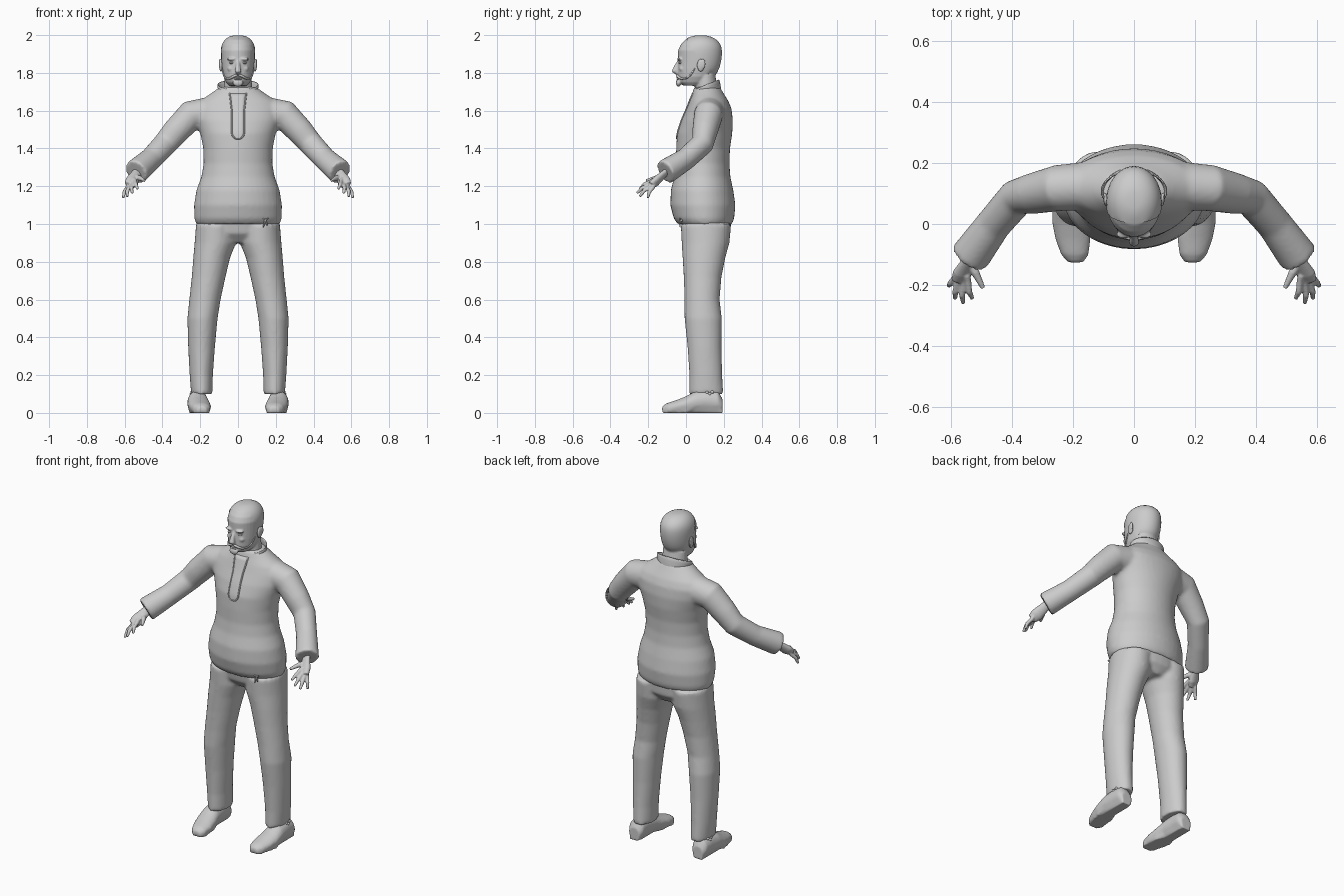
import bpy, bmesh, math
from mathutils import Vector

if bpy.data.objects.get("Cube"):
    bpy.data.objects.remove(bpy.data.objects["Cube"])

grey = bpy.data.materials.new("plain light grey")
grey.use_nodes = True
grey.diffuse_color = (0.6, 0.6, 0.6, 1)
grey.node_tree.nodes["Principled BSDF"].inputs["Base Color"].default_value = (0.6, 0.6, 0.6, 1)


def loft(bm, rings, n=24, caps=True):
    """Skin rings given as (centre, side vector, up vector)."""
    loops = []
    for c, u, v in rings:
        angles = [2 * math.pi * i / n for i in range(n)]
        loops.append([bm.verts.new(c + u * math.cos(a) + v * math.sin(a)) for a in angles])
    for a, b in zip(loops, loops[1:]):
        for i in range(n):
            j = (i + 1) % n
            bm.faces.new((a[i], a[j], b[j], b[i]))
    if caps:
        bm.faces.new(loops[0][::-1])
        bm.faces.new(loops[-1])


def levels(rows, x=0.0):
    """Level rings from rows of (z, front y, back y, left x, right x)."""
    return [(Vector(((l + r) / 2, (f + b) / 2, z)), Vector(((r - l) / 2, 0, 0)),
             Vector((0, (b - f) / 2, 0))) for z, f, b, l, r in rows]


def even(rows):
    return levels([(z, f, b, -w, w) for z, f, b, w in rows])


def tube(bm, pts, radii, flat=1.0, n=16):
    """Round limb along points; flat scales its thickness."""
    pts = [Vector(p) for p in pts]
    rings = []
    for i, p in enumerate(pts):
        d = (pts[min(i + 1, len(pts) - 1)] - pts[max(i - 1, 0)]).normalized()
        u = d.cross(Vector((0, 1, 0.01))).normalized()
        rings.append((p, u * radii[i], d.cross(u) * radii[i] * flat))
    loft(bm, rings, n)


def ball(bm, centre, size):
    made = bmesh.ops.create_uvsphere(bm, u_segments=20, v_segments=12, radius=1)["verts"]
    for v in made:
        v.co = Vector(centre) + Vector(a * b for a, b in zip(v.co, size))


def finish(name, bm, mirror=False, voxel=0, smooth=0, subsurf=0, solid=0):
    bmesh.ops.recalc_face_normals(bm, faces=bm.faces)
    for f in bm.faces:
        f.smooth = True
    me = bpy.data.meshes.new(name)
    bm.to_mesh(me)
    bm.free()
    me.materials.append(grey)
    ob = bpy.data.objects.new(name, me)
    bpy.context.collection.objects.link(ob)
    if mirror:
        ob.modifiers.new("mirror", 'MIRROR').use_mirror_merge = False
    if solid:
        ob.modifiers.new("thickness", 'SOLIDIFY').thickness = solid
    if voxel:
        m = ob.modifiers.new("blend", 'REMESH')
        m.mode, m.voxel_size, m.use_smooth_shade = 'VOXEL', voxel, True
    if smooth:
        m = ob.modifiers.new("soften", 'SMOOTH')
        m.factor, m.iterations = 0.5, smooth
    if subsurf:
        m = ob.modifiers.new("round", 'SUBSURF')
        m.levels = m.render_levels = subsurf
    return ob


# Shirt: body and both sleeves blended together
bm = bmesh.new()
loft(bm, even([(1.0, -.045, .245, .222), (1.03, -.065, .255, .231), (1.1, -.083, .262, .233),
               (1.18, -.08, .25, .22), (1.25, -.062, .235, .194), (1.32, -.053, .23, .182),
               (1.4, -.052, .233, .184), (1.48, -.047, .245, .2), (1.55, -.024, .248, .225),
               (1.61, .003, .241, .23), (1.65, .018, .225, .205), (1.69, .033, .2, .145),
               (1.725, .042, .18, .098)]), 40)
arm = [(.14, .125, 1.59), (.25, .118, 1.575), (.33, .1, 1.49), (.385, .087, 1.425),
       (.46, .0, 1.345), (.54, -.11, 1.275)]
for s in (1, -1):
    tube(bm, [(x * s, y, z) for x, y, z in arm], [.085, .08, .071, .064, .06, .068], 0.95, 24)
shirt = finish("shirt", bm, voxel=.01, smooth=5)

# Trousers: hips and both legs
bm = bmesh.new()
loft(bm, even([(.9, .03, .2, .1), (.95, -.015, .235, .21), (1.03, -.03, .24, .215)]), 32)
leg = levels([(.1, .018, .198, .135, .248), (.2, .018, .192, .133, .256), (.35, .008, .188, .122, .264),
              (.5, -.008, .19, .108, .268), (.6, -.008, .178, .092, .258), (.72, -.012, .188, .066, .245),
              (.82, -.018, .208, .042, .237), (.9, -.023, .23, .01, .23), (1.0, -.028, .24, .01, .222)])
flip = Vector((-1, 1, 1))
loft(bm, leg, 28)
loft(bm, [(c * flip, u, v) for c, u, v in leg], 28)
finish("trousers", bm, voxel=.01, smooth=4)

# Shoes: cross-sections run from toe to heel
bm = bmesh.new()
loft(bm, [(Vector((x, y, h / 2)), Vector((w, 0, 0)), Vector((0, 0, h / 2))) for y, x, w, h in
          [(-.126, .192, .025, .035), (-.1, .194, .045, .052), (-.05, .2, .058, .068),
           (0, .208, .06, .088), (.05, .213, .055, .115), (.12, .213, .05, .125),
           (.17, .212, .048, .115), (.193, .212, .035, .075)]], 20)
for v in bm.verts:
    v.co.z = max(v.co.z, 0.0) if v.co.z > .022 else 0.0
finish("shoes", bm, mirror=True, voxel=.008, smooth=2)

# Hands: palm, four fingers and thumb
bm = bmesh.new()
tube(bm, [(.51, -.07, 1.3), (.54, -.12, 1.262), (.562, -.16, 1.225), (.575, -.185, 1.205)],
     [.026, .028, .036, .028], 0.6)
knuckles = [(.545, -.185, 1.225), (.56, -.19, 1.21), (.575, -.186, 1.2), (.585, -.175, 1.195)]
tips = [(.53, -.245, 1.185), (.56, -.26, 1.163), (.587, -.245, 1.145), (.608, -.203, 1.138)]
for k, t in zip(knuckles, tips):
    k, t = Vector(k), Vector(t)
    bend = k.lerp(t, .55) + Vector((.004, -.004, .006))
    tube(bm, [k.lerp(t, -.3), k, bend, t], [.011, .0115, .0105, .007], n=10)
tube(bm, [(.545, -.125, 1.25), (.52, -.16, 1.243), (.495, -.21, 1.23)], [.014, .014, .008], n=10)
finish("hands", bm, mirror=True, voxel=.0045, smooth=2)

# Head: skull, brow, nose, ears and neck
skull = [(1.732, -.012, .09, .045), (1.75, -.035, .13, .063), (1.78, -.044, .152, .077),
         (1.82, -.044, .174, .084), (1.87, -.042, .186, .088), (1.92, -.042, .188, .09),
         (1.95, -.028, .18, .083), (1.975, -.004, .158, .067), (1.99, .028, .126, .044),
         (1.996, .055, .1, .02)]
bm = bmesh.new()
loft(bm, even(skull), 32)
loft(bm, even([(1.62, .04, .18, .085), (1.7, .045, .17, .075), (1.79, .05, .155, .072)]), 24)
tube(bm, [(0, -.035, 1.865), (0, -.05, 1.835), (0, -.06, 1.81), (0, -.042, 1.798)],
     [.009, .012, .017, .012])
ball(bm, (0, -.04, 1.747), (.028, .014, .02))
for s in (1, -1):
    ball(bm, (.033 * s, -.034, 1.873), (.026, .014, .008))
    ball(bm, (.034 * s, -.022, 1.822), (.022, .014, .016))
finish("head", bm, voxel=.005, smooth=3)

bm = bmesh.new()
ball(bm, (.09, .078, 1.84), (.01, .02, .034))
ball(bm, (.096, .09, 1.848), (.006, .014, .026))
finish("ears", bm, mirror=True, voxel=.004, smooth=2)

# Eyes and lips
bm = bmesh.new()
ball(bm, (.033, -.03, 1.853), (.014, .009, .006))
finish("eyes", bm, mirror=True)
bm = bmesh.new()
for z in (1.776, 1.767):
    ball(bm, (0, -.042, z), (.022, .009, .005))
finish("lips", bm)

# Moustache sweeping back to the sideburns
bm = bmesh.new()
tube(bm, [(0, -.05, 1.79), (.02, -.046, 1.785), (.04, -.034, 1.771), (.062, -.006, 1.765),
          (.077, .025, 1.785), (.084, .05, 1.83)], [.006, .008, .007, .005, .005, .004], n=10)
finish("moustache", bm, mirror=True, subsurf=1)

# Hair: thin shell over the back and crown
bm = bmesh.new()
loft(bm, even([(z + .003, f - .002, b + .004, w + .003) for z, f, b, w in skull[2:]]), 32)
bmesh.ops.bisect_plane(bm, geom=bm.verts[:] + bm.edges[:] + bm.faces[:], plane_co=(0, .06, 1.88),
                       plane_no=(0, -1, -.55), clear_outer=True)
finish("hair", bm, subsurf=1)

# Collar: open band, lower and parted at the front
bm = bmesh.new()
rows = []
steps = 28
for i in range(steps + 1):
    a = math.radians(-68 + 316 * i / steps)
    back = (math.sin(a) + 1) / 2
    rows.append([bm.verts.new((math.cos(a) * (.1 + .006 * k), .108 + math.sin(a) * (.082 - .006 * k),
                               1.665 + .03 * back + .024 * k + .012 * k * back)) for k in range(3)])
for a, b in zip(rows, rows[1:]):
    for k in range(2):
        bm.faces.new((a[k], b[k], b[k + 1], a[k + 1]))
finish("collar", bm, solid=.008, subsurf=1)

# Neck placket: round-ended strip laid on the chest, with a raised edge
bpy.context.view_layer.update()
chest = shirt.evaluated_get(bpy.context.evaluated_depsgraph_get())


def on_chest(x, z, gap):
    hit, p, _, _ = chest.ray_cast(Vector((x, -1, z)), Vector((0, 1, 0)))
    return Vector((x, (p.y if hit else .04) - gap, z))


bm = bmesh.new()
edge, grid = [], []
for i in range(15):
    z = 1.452 + .24 * (i / 14) ** 1.4
    w = .033 * math.sqrt(max(0.03, 1 - max(0, 1 - (z - 1.45) / .033) ** 2)) + max(0, z - 1.6) * .12
    grid.append([bm.verts.new(on_chest(w * k / 2, z, .003)) for k in range(-2, 3)])
    edge.append((w, z))
for a, b in zip(grid, grid[1:]):
    for k in range(4):
        bm.faces.new((a[k], a[k + 1], b[k + 1], b[k]))
finish("placket", bm, solid=.004)
bm = bmesh.new()
path = [(-w, z) for w, z in edge[::-1]] + edge
tube(bm, [on_chest(x, z, .002) for x, z in path], [.004] * len(path), n=8)
finish("placket_edge", bm)

# Waist drawstring: small knot with two loose ends
bm = bmesh.new()
knot = on_chest(.145, 1.02, .004)
ball(bm, knot, (.009, .008, .009))
for dx, dz in ((-.012, -.04), (.01, -.03), (-.016, .012), (.016, .012)):
    tube(bm, [knot, knot + Vector((dx * .6, -.008, dz * .5)), knot + Vector((dx, -.004, dz))],
         [.004, .005, .003], n=8)
finish("drawstring", bm, subsurf=1)

# Ankle ties on the outer trouser hems
bm = bmesh.new()
for dy, dz in ((0, 0), (.014, .01), (-.014, .008), (.006, -.018), (-.012, -.014)):
    ball(bm, (.248 - abs(dy) * .3, .125 + dy, .1 + dz), (.008, .009, .008))
finish("ankle_ties", bm, mirror=True)
